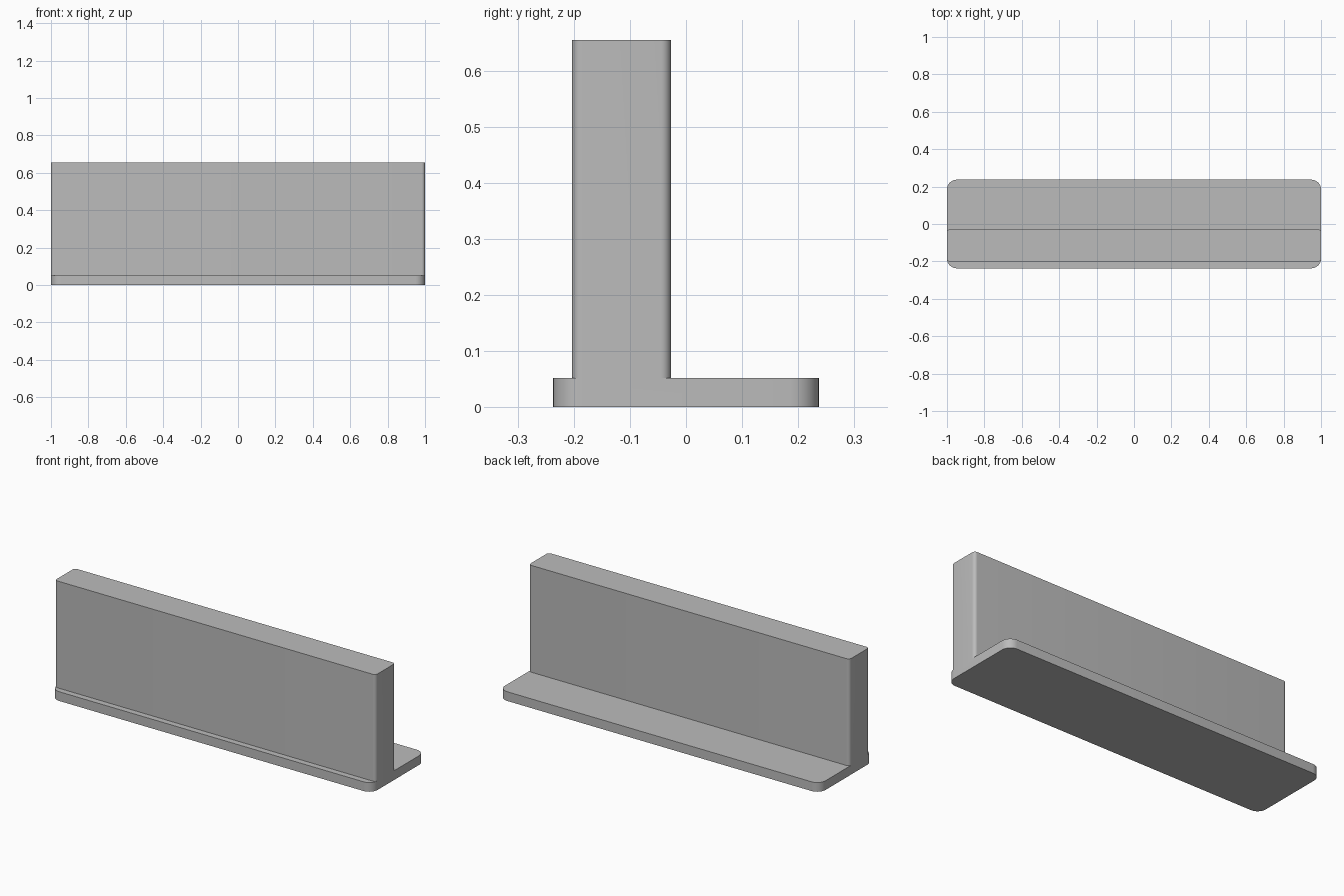
import bpy
import bmesh
import math

cube = bpy.data.objects.get("Cube")
if cube:
    bpy.data.objects.remove(cube, do_unlink=True)

grey = bpy.data.materials.new("plain_grey")
grey.use_nodes = True
colour = (0.5, 0.5, 0.5, 1)
grey.diffuse_color = colour
grey.node_tree.nodes["Principled BSDF"].inputs["Base Color"].default_value = colour


def rounded_block(name, y0, y1, z0, z1, radius):
    """Full-length block whose four upright edges are rounded."""
    bm = bmesh.new()
    bmesh.ops.create_cube(bm, size=1)
    for v in bm.verts:
        v.co.x *= 2
        v.co.y = y0 if v.co.y < 0 else y1
        v.co.z = z0 if v.co.z < 0 else z1
    upright = [e for e in bm.edges if abs(e.verts[0].co.z - e.verts[1].co.z) > 0.01]
    bmesh.ops.bevel(bm, geom=upright, offset=radius, segments=8,
                    profile=0.5, affect='EDGES')
    bmesh.ops.recalc_face_normals(bm, faces=bm.faces)
    mesh = bpy.data.meshes.new(name)
    bm.to_mesh(mesh)
    bm.free()
    mesh.materials.append(grey)
    obj = bpy.data.objects.new(name, mesh)
    bpy.context.collection.objects.link(obj)
    return obj


# Flat foot and the upright wall standing near its front edge
base = rounded_block("base_plate", -0.237, 0.237, 0, 0.052, 0.052)
wall = rounded_block("upright_wall", -0.203, -0.027, 0.052, 0.654, 0.018)

# Fuse both parts into one solid
fuse = base.modifiers.new("fuse_wall", 'BOOLEAN')
fuse.operation = 'UNION'
fuse.solver = 'EXACT'
fuse.object = wall
bpy.context.view_layer.objects.active = base
base.select_set(True)
bpy.ops.object.modifier_apply(modifier=fuse.name)
bpy.data.objects.remove(wall, do_unlink=True)
base.name = "wall_on_base"
bpy.ops.object.shade_smooth_by_angle(angle=math.radians(30))
